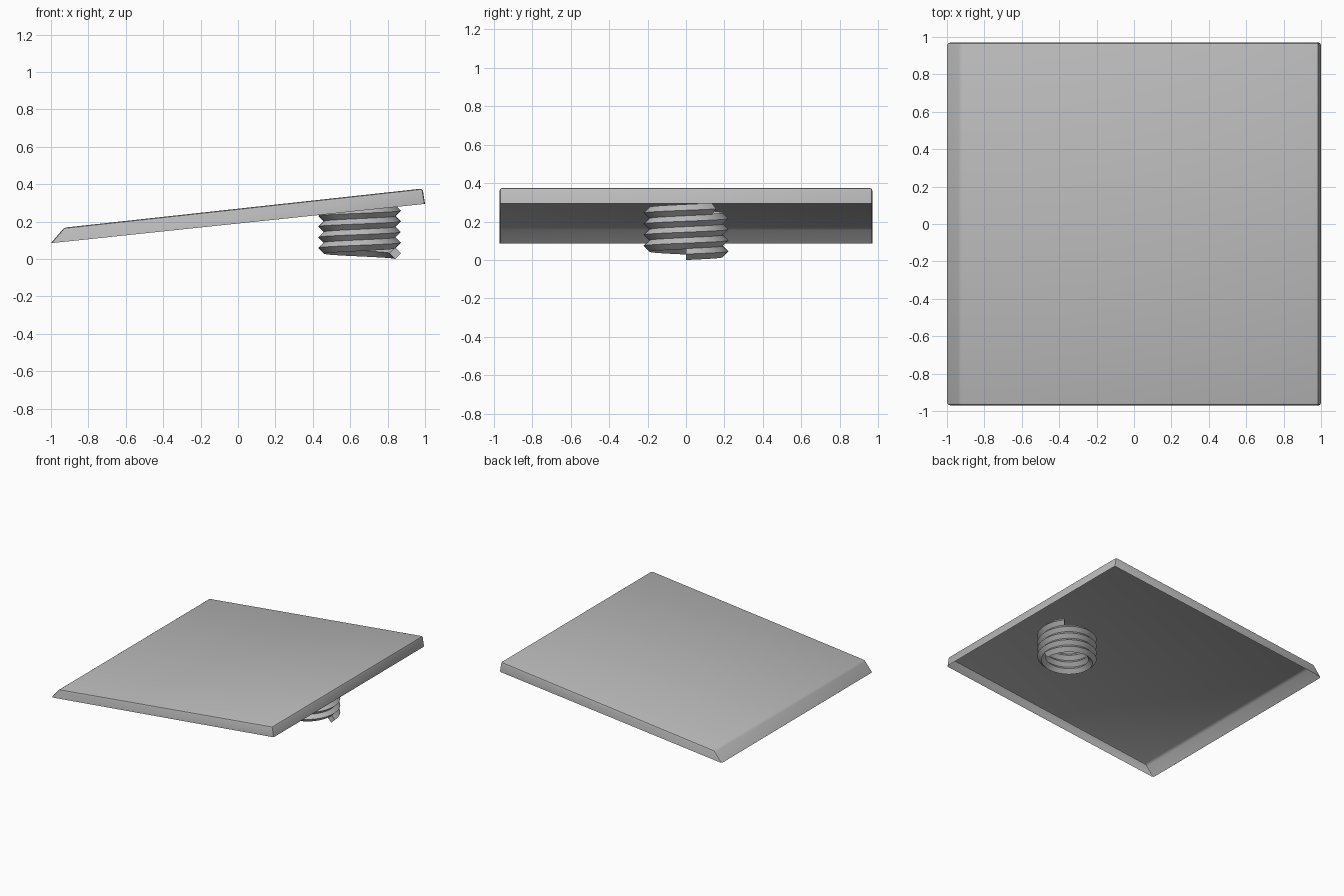
import bpy, bmesh, math
from mathutils import Vector

cube = bpy.data.objects.get("Cube")
if cube:
    bpy.data.objects.remove(cube)


def make_material(name, value):
    mat = bpy.data.materials.new(name)
    mat.use_nodes = True
    color = (value, value, value, 1)
    mat.diffuse_color = color
    mat.node_tree.nodes["Principled BSDF"].inputs["Base Color"].default_value = color
    return mat


grey = make_material("plain_grey", 0.5)


def add_object(name, bm, angle):
    mesh = bpy.data.meshes.new(name)
    bm.to_mesh(mesh)
    bm.free()
    mesh.materials.append(grey)
    obj = bpy.data.objects.new(name, mesh)
    bpy.context.collection.objects.link(obj)
    bpy.ops.object.select_all(action="DESELECT")
    obj.select_set(True)
    bpy.context.view_layer.objects.active = obj
    bpy.ops.object.shade_smooth_by_angle(angle=math.radians(angle))
    return obj


# Tilted cover: a thin shell, open underneath, with a slanted low edge
HALF_DEPTH = 0.97
rim = [(-1.0, 0.085), (1.0, 0.295)]
top = [(-0.93, 0.168), (0.987, 0.377)]


def ring(bm, ends):
    (x0, z0), (x1, z1) = ends
    d = HALF_DEPTH
    return [bm.verts.new(p) for p in
            ((x0, -d, z0), (x1, -d, z1), (x1, d, z1), (x0, d, z0))]


bm = bmesh.new()
low, high = ring(bm, rim), ring(bm, top)
bm.faces.new(high)
for i in range(4):
    j = (i + 1) % 4
    bm.faces.new((low[i], low[j], high[j], high[i]))
folds = [e for e in bm.edges if not e.is_boundary]
bmesh.ops.bevel(bm, geom=folds, offset=0.014, segments=2, profile=0.5,
                affect="EDGES", clamp_overlap=True)
bmesh.ops.recalc_face_normals(bm, faces=bm.faces)
# Keep the large sheet facing upwards
if max(bm.faces, key=lambda f: f.calc_area()).normal.z < 0:
    bmesh.ops.reverse_faces(bm, faces=bm.faces)
add_object("cover_plate", bm, 40)

# Coil spring: diamond section swept along a rising helix
CENTRE = Vector((0.65, 0, 0.031))
RADIUS, SECTION, PITCH, TURNS, STEPS = 0.19, 0.031, 0.057, 4.12, 32

bm = bmesh.new()
rings = []
count = round(TURNS * STEPS)
for k in range(count + 1):
    a = math.tau * k / STEPS
    outward = Vector((math.cos(a), math.sin(a), 0))
    mid = CENTRE + outward * RADIUS + Vector((0, 0, PITCH * k / STEPS))
    rings.append([bm.verts.new(mid + outward * SECTION * math.cos(t)
                               + Vector((0, 0, SECTION * math.sin(t))))
                  for t in (math.pi / 2 * q for q in range(4))])
for r0, r1 in zip(rings, rings[1:]):
    for i in range(4):
        j = (i + 1) % 4
        bm.faces.new((r0[i], r1[i], r1[j], r0[j]))
bm.faces.new(rings[0])
bm.faces.new(rings[-1][::-1])
bmesh.ops.recalc_face_normals(bm, faces=bm.faces)
add_object("coil_spring", bm, 50)
